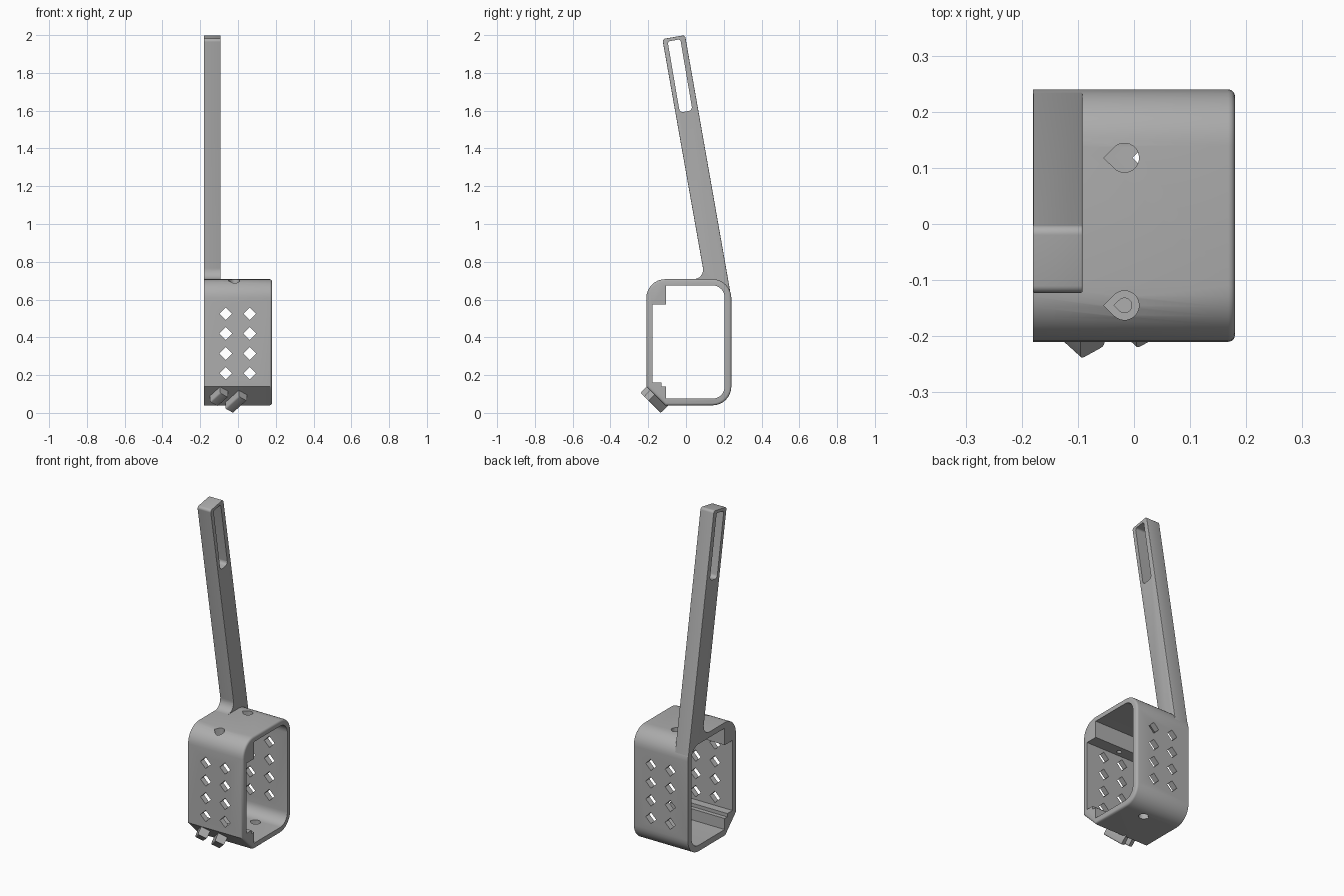
import bpy, bmesh, math
from mathutils import Vector, Matrix

if "Cube" in bpy.data.objects:
    bpy.data.objects.remove(bpy.data.objects["Cube"], do_unlink=True)

grey = bpy.data.materials.new("plain grey")
grey.use_nodes = True
COLOUR = (0.42, 0.42, 0.42, 1)
grey.diffuse_color = COLOUR
grey.node_tree.nodes["Principled BSDF"].inputs["Base Color"].default_value = COLOUR


def rounded(points, steps=8):
    """Polygon from (a, b, radius) corners, with the corners filleted."""
    out = []
    for i, (a, b, r) in enumerate(points):
        p = Vector((a, b))
        if not r:
            out.append(p)
            continue
        u = (Vector(points[i - 1][:2]) - p).normalized()
        v = (Vector(points[(i + 1) % len(points)][:2]) - p).normalized()
        half = u.angle(v) / 2
        centre = p + (u + v).normalized() * (r / math.sin(half))
        start = p + u * (r / math.tan(half)) - centre
        end = p + v * (r / math.tan(half)) - centre
        sweep = start.angle_signed(end)
        for k in range(steps + 1):
            out.append(centre + Matrix.Rotation(-sweep * k / steps, 2) @ start)
    return out


def prism(name, outline, low, high, axis, edge_rule=None, bevel=0.012):
    """Extrude an outline along x, y or z; bevel the edges chosen by the rule."""
    place = {"x": lambda p, t: (t, p[0], p[1]),
             "y": lambda p, t: (p[0], t, p[1]),
             "z": lambda p, t: (p[0], p[1], t)}[axis]
    bm = bmesh.new()
    a = [bm.verts.new(place(p, low)) for p in outline]
    b = [bm.verts.new(place(p, high)) for p in outline]
    bm.faces.new(a)
    bm.faces.new(b)
    for i in range(len(a)):
        bm.faces.new((a[i - 1], a[i], b[i], b[i - 1]))
    bmesh.ops.recalc_face_normals(bm, faces=bm.faces)
    if edge_rule:
        edges = [e for e in bm.edges if edge_rule(*(v.co for v in e.verts))]
        bmesh.ops.bevel(bm, geom=edges, offset=bevel, segments=3,
                        profile=0.5, affect="EDGES", clamp_overlap=True)
    mesh = bpy.data.meshes.new(name)
    bm.to_mesh(mesh)
    bm.free()
    mesh.materials.append(grey)
    ob = bpy.data.objects.new(name, mesh)
    bpy.context.collection.objects.link(ob)
    return ob


def activate(ob):
    bpy.ops.object.select_all(action="DESELECT")
    ob.select_set(True)
    bpy.context.view_layer.objects.active = ob


def cut(ob, cutters):
    activate(ob)
    for c in cutters:
        c.hide_render = True
        mod = ob.modifiers.new("cut", "BOOLEAN")
        mod.operation, mod.solver, mod.object = "DIFFERENCE", "EXACT", c
        bpy.ops.object.modifier_apply(modifier=mod.name)
        bpy.data.objects.remove(c, do_unlink=True)


def smooth(ob):
    activate(ob)
    bpy.ops.object.shade_smooth_by_angle(angle=math.radians(32))


def teardrop(x, y, r):
    """Circle with a point towards -x."""
    arc = [math.radians(-135 + 270 * k / 20) for k in range(21)]
    return [(x - r * 1.42, y)] + [(x + r * math.cos(t), y + r * math.sin(t)) for t in arc]


# Hollow case: rounded shell with a chamfered lower front corner
shell = [(-0.11, 0.04, 0), (0.24, 0.04, 0.1), (0.24, 0.708, 0.1),
         (-0.21, 0.708, 0.1), (-0.21, 0.14, 0)]
case = prism("case", rounded(shell), -0.18, 0.18, "x",
             lambda p, q: min(p.x, q.x) > 0.17)

# Opening, leaving a mounting rail above and a stepped rail below
opening = [(-0.105, 0.075, 0), (0.205, 0.075, 0.065), (0.205, 0.675, 0.065),
           (-0.105, 0.675, 0), (-0.105, 0.575, 0), (-0.178, 0.575, 0),
           (-0.178, 0.16, 0), (-0.13, 0.16, 0), (-0.13, 0.14, 0), (-0.105, 0.14, 0)]
cutters = [prism("opening_cutter", rounded(opening), -0.3, 0.3, "x")]

# Diamond vents through front and back walls
for x in (-0.065, 0.062):
    for row in range(4):
        z, d = 0.21 + 0.105 * row, 0.034
        diamond = [(x - d, z), (x, z - d), (x + d, z), (x, z + d)]
        cutters.append(prism("vent_cutter", diamond, -0.4, 0.4, "y"))

# Teardrop screw holes
cutters += [prism("hole_cutter", teardrop(-0.017, 0.118, 0.026), 0.6, 0.8, "z"),
            prism("hole_cutter", teardrop(-0.017, -0.145, 0.026), 0.66, 0.8, "z"),
            prism("hole_cutter", teardrop(-0.017, -0.145, 0.013), 0.5, 0.8, "z"),
            prism("hole_cutter", teardrop(0.034, 0.118, 0.026), -0.1, 0.12, "z")]
cut(case, cutters)
smooth(case)

# Leaning arm with a filleted foot
side = [(-0.125, 1.979, 0.015), (-0.005, 2.0, 0.015), (0.238, 0.62, 0),
        (0.2, 0.67, 0), (0.16, 0.692, 0), (0.03, 0.692, 0),
        (0.03, 0.708, 0), (0.1, 0.708, 0.05)]
arm = prism("arm", rounded(side), -0.18, -0.092, "x",
            lambda p, q: abs(p.x - q.x) < 0.001 and max(p.z, q.z) > 0.76)

# Long slot near the arm tip
slot = [(-0.033, 1.59, 0.02), (0.034, 1.602, 0.02), (-0.03, 1.978, 0.012), (-0.097, 1.966, 0.012)]
cut(arm, [prism("slot_cutter", rounded(slot), -0.3, 0.1, "x")])
smooth(arm)

# Two slanted cable clips standing on the chamfer
up = Vector((0, -1, 1)).normalized()
out = Vector((0, -1, -1)).normalized()
base = Matrix((Vector((1, 0, 0)), up, out)).transposed().to_4x4()
for name, x, shift, length in (("right_clip", -0.1, 0.018, 0.085), ("left_clip", -0.01, -0.02, 0.115)):
    w, h = 0.027, length / 2
    clip = prism(name, [(-w, -h), (w, -h), (w, h), (-w, h)], -0.02, 0.046, "z",
                 lambda p, q: min(p.z, q.z) > 0.04 and abs(p.x - q.x) < 0.001, 0.008)
    spot = Vector((x, -0.16, 0.09)) + up * shift
    clip.data.transform(Matrix.Translation(spot) @ base @ Matrix.Rotation(math.radians(-38), 4, "Z"))
    smooth(clip)
